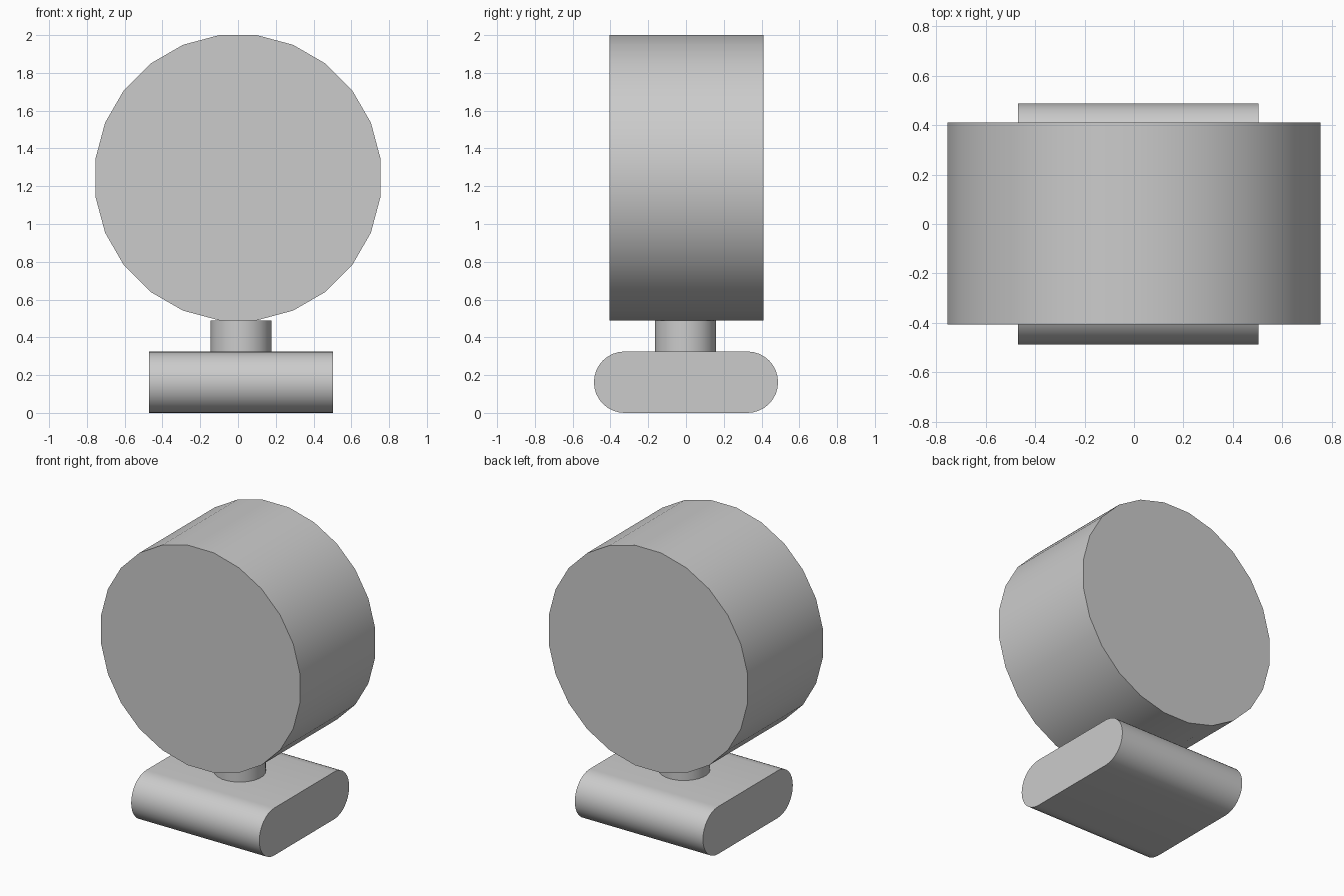
import bpy, bmesh
from math import sin, cos, pi
from mathutils import Vector

if "Cube" in bpy.data.objects:
    bpy.data.objects.remove(bpy.data.objects["Cube"])


def prism(name, profile, direction):
    """Extrude a closed 3D profile along a direction, with smooth sides and sharp caps."""
    bm = bmesh.new()
    face = bm.faces.new([bm.verts.new(p) for p in profile])
    ext = bmesh.ops.extrude_face_region(bm, geom=[face], use_keep_orig=True)
    moved = [g for g in ext["geom"] if isinstance(g, bmesh.types.BMVert)]
    bmesh.ops.translate(bm, verts=moved, vec=Vector(direction))
    bmesh.ops.recalc_face_normals(bm, faces=bm.faces)
    mesh = bpy.data.meshes.new(name)
    bm.to_mesh(mesh)
    bm.free()
    obj = bpy.data.objects.new(name, mesh)
    bpy.context.collection.objects.link(obj)
    bpy.ops.object.select_all(action='DESELECT')
    obj.select_set(True)
    bpy.context.view_layer.objects.active = obj
    bpy.ops.object.shade_smooth_by_angle(angle=pi / 6)
    return obj


def ring(radius, sides):
    """Polygon with flat sides facing the axes."""
    angles = [(i + 0.5) * 2 * pi / sides for i in range(sides)]
    return [(radius * cos(a), radius * sin(a)) for a in angles]


# Base: flat block with fully rounded front and back, running along x
r, straight, steps = 0.1625, 0.325, 16
stadium = []
for side in (1, -1):
    for i in range(steps + 1):
        a = -pi / 2 + pi * i / steps
        stadium.append((-0.47, side * (straight + r * cos(a)), r + side * r * sin(a)))
prism("base", stadium, (0.973, 0, 0))

# Neck: short round post between base and drum
prism("neck", [(0.016 + x, -0.003 + y, 0.325) for x, y in ring(0.162, 24)], (0, 0, 0.165))

# Drum: large 24-sided disc lying along y
drum_r = 0.755 / cos(pi / 24)
prism("drum", [(x, -0.406, 1.245 + z) for x, z in ring(drum_r, 24)], (0, 0.816, 0))
